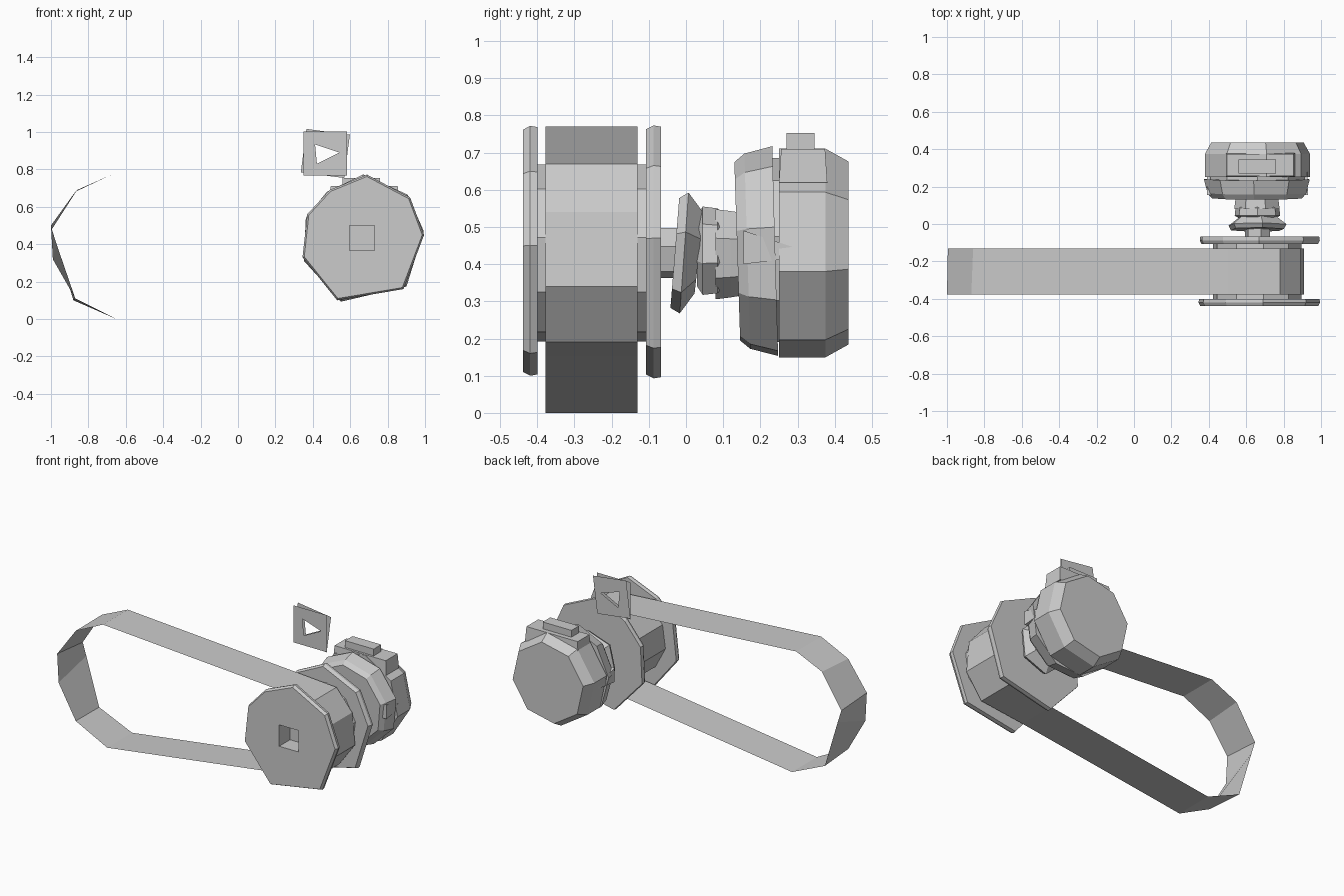
import bpy, bmesh, math
from mathutils import Vector

if "Cube" in bpy.data.objects:
    bpy.data.objects.remove(bpy.data.objects["Cube"])

CX, CZ = 0.66, 0.43  # shared axle axis, running along y


def mesh_object(name, verts, faces, recalc=True):
    me = bpy.data.meshes.new(name)
    me.from_pydata(verts, [], faces)
    if recalc:
        bm = bmesh.new()
        bm.from_mesh(me)
        bmesh.ops.recalc_face_normals(bm, faces=bm.faces)
        bm.to_mesh(me)
        bm.free()
    ob = bpy.data.objects.new(name, me)
    bpy.context.collection.objects.link(ob)
    return ob


def loft(name, rings, caps=True):
    """Join rings of equal point count into a solid."""
    n = len(rings[0])
    verts = [p for r in rings for p in r]
    faces = [(k * n + i, k * n + (i + 1) % n, (k + 1) * n + (i + 1) % n, (k + 1) * n + i)
             for k in range(len(rings) - 1) for i in range(n)]
    if caps:
        faces += [tuple(range(n)), tuple(range((len(rings) - 1) * n, len(rings) * n))]
    return mesh_object(name, verts, faces)


def circle(y, r, n, phase=0, tilt=0, cx=CX, cz=CZ):
    """Ring around the axle; tilt leans it along y."""
    pts = []
    for i in range(n):
        a = math.radians(phase) + math.tau * i / n
        pts.append((cx + r * math.cos(a), y + tilt * math.sin(a), cz + r * math.sin(a)))
    return pts


def lathe(name, profile, n, phase=0, tilt=0):
    return loft(name, [circle(y, r, n, phase, tilt) for y, r in profile])


def box(name, x0, x1, y0, y1, z0, z1, taper=0):
    t = taper
    return loft(name, [
        [(x0, y0, z0), (x1, y0, z0), (x1, y1, z0), (x0, y1, z0)],
        [(x0 + t, y0 + t, z1), (x1 - t, y0 + t, z1), (x1 - t, y1 - t, z1), (x0 + t, y1 - t, z1)]])


# Belt: thin open strip around the drum and an absent far pulley
right_side = [(0.50, 0.69), (0.78, 0.67), (0.89, 0.54), (0.91, 0.34), (0.80, 0.19), (0.50, 0.155)]
front_edge = [(-0.65, 0.0), (-0.87, 0.11), (-0.99, 0.32), (-1.0, 0.50), (-0.87, 0.68), (-0.68, 0.77)]
back_edge = [(-0.65, 0.0), (-0.88, 0.10), (-0.97, 0.40), (-0.995, 0.48), (-0.86, 0.69), (-0.68, 0.77)]
loft("drive_belt", [[(x, -0.378, z) for x, z in right_side + front_edge],
                    [(x, -0.13, z) for x, z in right_side + back_edge]], caps=False)

# Pulley drum and its two irregular octagonal flanges
drum = lathe("pulley_drum", [(-0.41, 0.24), (-0.10, 0.24)], 10, 10)
rim = [(0.49, 0.69), (0.69, 0.772), (0.92, 0.65), (0.995, 0.45),
       (0.885, 0.16), (0.53, 0.10), (0.345, 0.33), (0.37, 0.56)]


def flange(name, y0, y1, turn):
    rings = []
    for y, s in ((y0, 0.97), ((y0 + y1) / 2, 1.0), (y1, 0.99)):
        c, sn = math.cos(turn), math.sin(turn)
        rings.append([(CX + s * (c * (x - CX) - sn * (z - CZ)), y,
                       CZ + s * (sn * (x - CX) + c * (z - CZ))) for x, z in rim])
    return loft(name, rings)


front_flange = flange("front_flange", -0.438, -0.40, 0)
flange("rear_flange", -0.107, -0.067, 0.06)

# Square axle socket in the front flange
cutter = box("socket_cutter", 0.595, 0.73, -0.5, -0.33, 0.365, 0.50)
cutter.hide_render = True
cutter.hide_viewport = True
for ob in (front_flange, drum):
    m = ob.modifiers.new("socket", 'BOOLEAN')
    m.object = cutter
    m.solver = 'EXACT'

# Axle, lock nut and stepped neck
lathe("axle", [(-0.07, 0.07), (0.0, 0.07)], 6, 15)
lathe("lock_nut", [(-0.03, 0.15), (-0.005, 0.165), (0.035, 0.11)], 6, 80, 0.012)
lathe("neck_collar", [(0.03, 0.10), (0.045, 0.125), (0.085, 0.12), (0.10, 0.10)], 7, 90)
lathe("neck", [(0.08, 0.125), (0.12, 0.12), (0.15, 0.115)], 7, 70)

# Motor housing: front cover and rear case with a narrow seam
lathe("front_cover", [(0.138, 0.245), (0.165, 0.268), (0.24, 0.288)], 9, 94, -0.008)
lathe("housing_seam", [(0.20, 0.255), (0.30, 0.255)], 9, 90)
lathe("rear_case", [(0.25, 0.285), (0.375, 0.285), (0.437, 0.25)], 8, 80)

# Side lugs on the housing
for s, label in ((-1, "left"), (1, "right")):
    x = CX + s * 0.245
    loft(label + "_lug", [[(x - 0.025, 0.155, 0.40), (x + 0.025, 0.155, 0.40), (x + 0.025, 0.155, 0.49), (x - 0.025, 0.155, 0.49)],
                          [(x - 0.025, 0.32, 0.42), (x + 0.02, 0.32, 0.42), (x + 0.02, 0.32, 0.435), (x - 0.025, 0.32, 0.435)]])

# Terminal block on top of the housing
box("terminal_base", 0.49, 0.86, 0.25, 0.38, 0.62, 0.71, 0.006)
box("terminal_plug", 0.56, 0.76, 0.27, 0.345, 0.70, 0.753)


# Two loose paper-thin square washers with triangular holes
def washer(name, y, turn):
    sq = [(-0.117, 0.117), (0.117, 0.117), (0.117, -0.117), (-0.117, -0.117)]
    tri = [(-0.055, 0.048), (0.075, 0.005), (-0.045, -0.055)]
    c, s = math.cos(turn), math.sin(turn)
    v = [(0.467 + c * a - s * b, y, 0.885 + s * a + c * b) for a, b in sq]
    v += [(0.467 + a, y, 0.885 + b) for a, b in tri]
    mesh_object(name, v, [(0, 1, 5, 4), (1, 2, 5), (2, 3, 6, 5), (3, 0, 4, 6)])


washer("front_washer", 0.055, 0)
washer("rear_washer", 0.075, -0.13)
